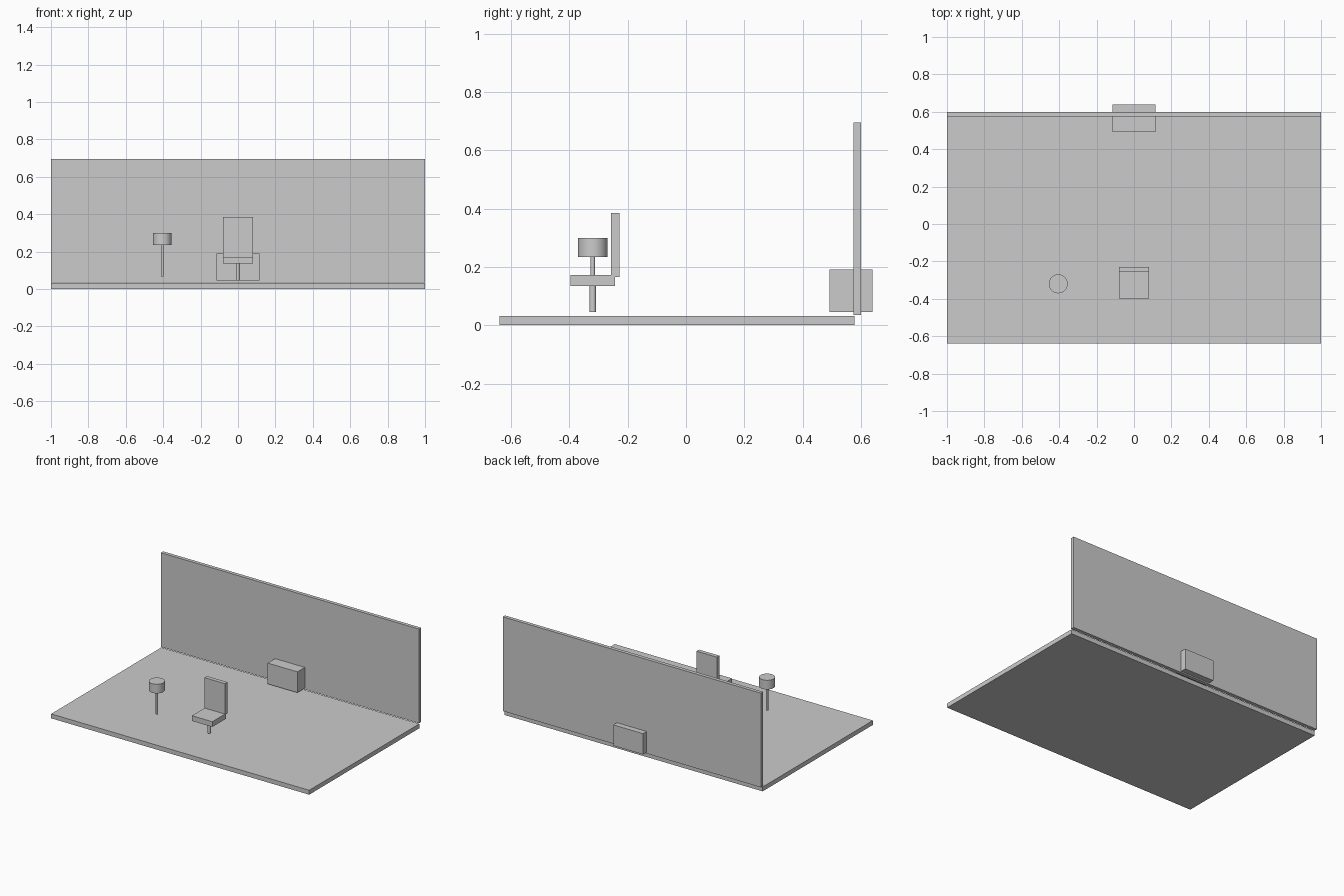
import bpy

if "Cube" in bpy.data.objects:
    bpy.data.objects.remove(bpy.data.objects["Cube"])


def box(name, x, y, z):
    """Box from (min, max) ranges on each axis."""
    bpy.ops.mesh.primitive_cube_add(size=1, location=[sum(r) / 2 for r in (x, y, z)])
    ob = bpy.context.object
    ob.name = name
    ob.scale = [r[1] - r[0] for r in (x, y, z)]
    bpy.ops.object.transform_apply(location=False, rotation=False, scale=True)
    return ob


def cylinder(name, radius, x, y, z):
    """Upright smooth cylinder spanning the z range."""
    bpy.ops.mesh.primitive_cylinder_add(vertices=48, radius=radius, depth=z[1] - z[0],
                                        location=(x, y, sum(z) / 2))
    ob = bpy.context.object
    ob.name = name
    bpy.ops.object.shade_smooth_by_angle()
    return ob


# Room shell
box("floor", (-1, 1), (-0.64, 0.579), (0, 0.031))
box("back_wall", (-1, 1), (0.575, 0.6), (0.036, 0.696))

# Cabinet pushed through the wall
box("cabinet", (-0.115, 0.115), (0.493, 0.64), (0.045, 0.191))

# Chair
box("chair_seat", (-0.079, 0.079), (-0.397, -0.243), (0.135, 0.172))
box("chair_back", (-0.079, 0.079), (-0.257, -0.229), (0.166, 0.385))
cylinder("chair_leg", 0.0115, 0, -0.32, (0.045, 0.137))

# Standing lamp
cylinder("lamp_stem", 0.0075, -0.405, -0.32, (0.067, 0.237))
cylinder("lamp_shade", 0.0505, -0.405, -0.32, (0.235, 0.299))
